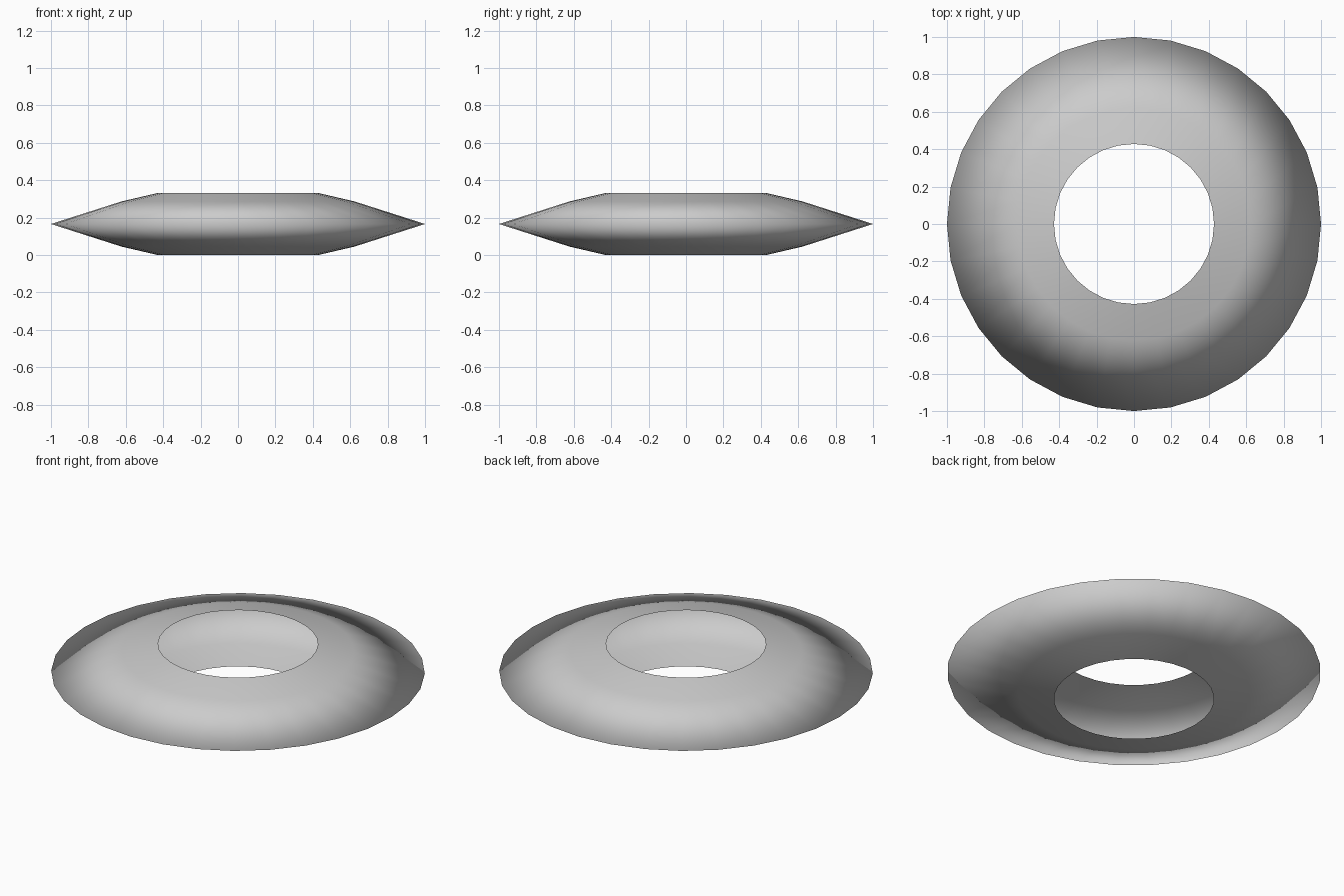
import bpy, bmesh
from math import cos, sin, tau

if "Cube" in bpy.data.objects:
    bpy.data.objects.remove(bpy.data.objects["Cube"])

SIDES = 32
# Half profile of the hollow shell: (radius, z), open at the central hole
PROFILE = [(0.428, 0.332), (0.622, 0.287), (1.0, 0.166), (0.622, 0.045), (0.428, 0.0)]

# Revolve the profile into an open lens-shaped ring
bm = bmesh.new()
rings = [[bm.verts.new((r * cos(tau * i / SIDES), r * sin(tau * i / SIDES), z))
          for i in range(SIDES)] for r, z in PROFILE]
for upper, lower in zip(rings, rings[1:]):
    for i in range(SIDES):
        j = (i + 1) % SIDES
        face = bm.faces.new((upper[i], lower[i], lower[j], upper[j]))
        face.smooth = True  # shading runs smoothly over the rim
bm.normal_update()

mesh = bpy.data.meshes.new("ring_shell")
bm.to_mesh(mesh)
bm.free()
ring = bpy.data.objects.new("ring_shell", mesh)
bpy.context.collection.objects.link(ring)
